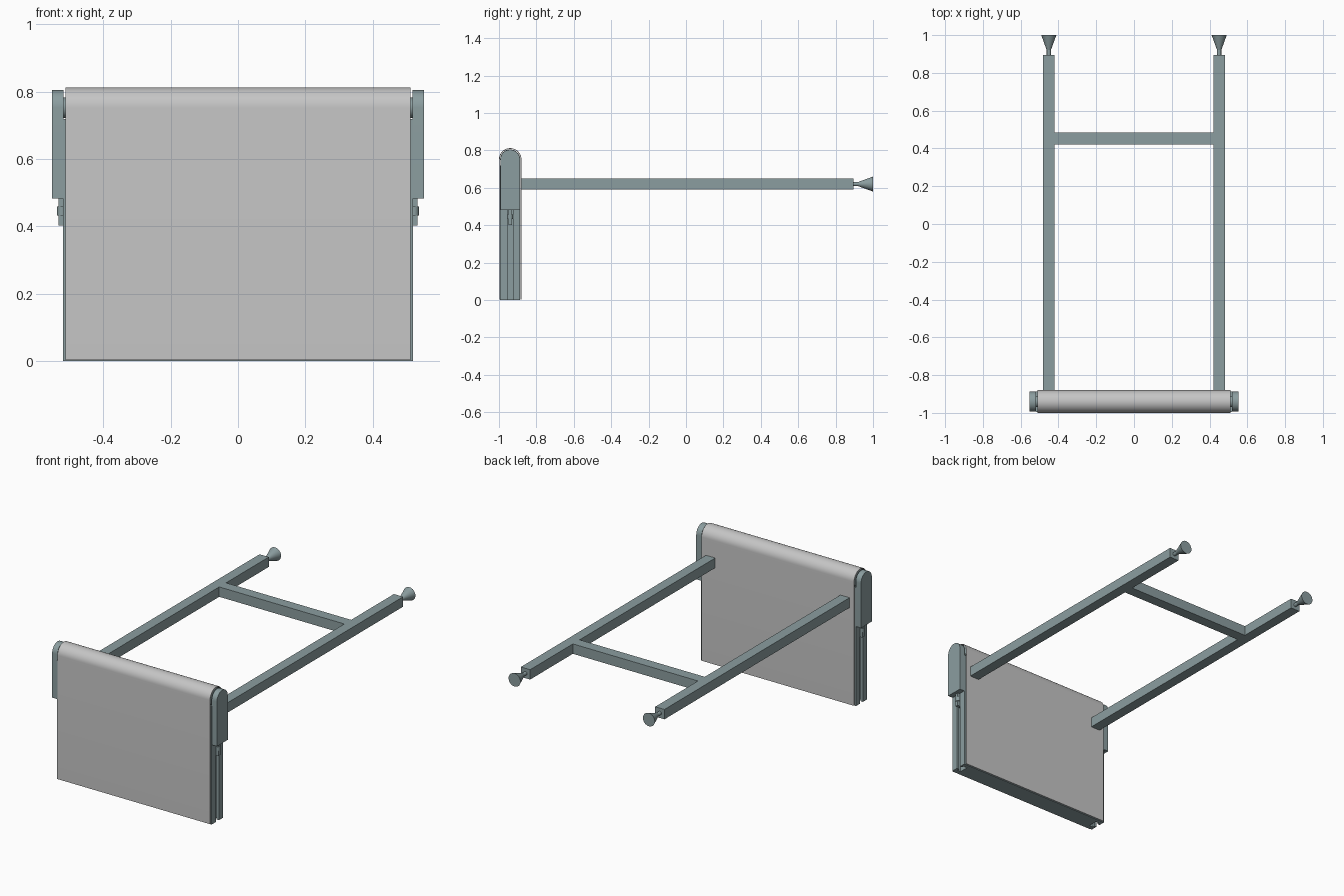
import bpy, bmesh, math
from mathutils import Matrix, Vector

cube = bpy.data.objects.get("Cube")
if cube:
    bpy.data.objects.remove(cube, do_unlink=True)


def material(name, rgb):
    m = bpy.data.materials.new(name)
    m.use_nodes = True
    m.diffuse_color = (*rgb, 1)
    m.node_tree.nodes["Principled BSDF"].inputs["Base Color"].default_value = (*rgb, 1)
    return m


STEEL = material("blue grey metal", (0.26, 0.34, 0.35))
SHEET = material("light grey sheet", (0.56, 0.56, 0.56))
YC, ZC = -0.94, 0.752   # axis of the roller


def finish(name, bm, mat, smooth=False):
    bmesh.ops.recalc_face_normals(bm, faces=bm.faces)
    me = bpy.data.meshes.new(name)
    bm.to_mesh(me)
    bm.free()
    me.materials.append(mat)
    ob = bpy.data.objects.new(name, me)
    bpy.context.collection.objects.link(ob)
    if smooth:
        bpy.ops.object.select_all(action='DESELECT')
        ob.select_set(True)
        bpy.context.view_layer.objects.active = ob
        bpy.ops.object.shade_smooth_by_angle(angle=math.radians(30))
    return ob


def box(name, x, y, z, mat=STEEL):
    bm = bmesh.new()
    bmesh.ops.create_cube(bm, size=1)
    for v in bm.verts:
        v.co = [(a + b) / 2 + c * (b - a) for (a, b), c in zip((x, y, z), v.co)]
    return finish(name, bm, mat)


def prism(name, pts, vec, mat=STEEL, smooth=False):
    """Extrude a closed 3D outline along vec."""
    bm = bmesh.new()
    face = bm.faces.new([bm.verts.new(p) for p in pts])
    ext = bmesh.ops.extrude_face_region(bm, geom=[face], use_keep_orig=True)
    bmesh.ops.translate(bm, vec=vec, verts=[g for g in ext["geom"] if isinstance(g, bmesh.types.BMVert)])
    return finish(name, bm, mat, smooth)


def cone(name, start, end, r1, r2, mat=STEEL):
    a, b = Vector(start), Vector(end)
    bm = bmesh.new()
    rot = (b - a).to_track_quat('Z', 'Y').to_matrix().to_4x4()
    bmesh.ops.create_cone(bm, cap_ends=True, segments=32, radius1=r1, radius2=r2,
                          depth=(b - a).length, matrix=Matrix.Translation((a + b) / 2) @ rot)
    return finish(name, bm, mat, True)


def arch(x, r, z0, steps=24):
    """Upright outline with a half-round top, from front foot to back foot."""
    arc = [(x, YC - r * math.cos(math.pi * i / steps), ZC + r * math.sin(math.pi * i / steps))
           for i in range(steps + 1)]
    return [(x, YC - r, z0)] + arc + [(x, YC + r, z0)]


# Sheet wrapped over the roller, down front and back
prism("wrapped_sheet", arch(-0.512, 0.06, 0.002) + arch(-0.512, 0.056, 0.002)[::-1],
      (1.024, 0, 0), SHEET, True)
cone("roller", (-0.508, YC, ZC), (0.508, YC, ZC), 0.0535, 0.0535)

# Frame with a T-shaped guide slot in each end
half = [(0.52, -0.995), (0.52, YC - 0.014), (0.505, YC - 0.014), (0.505, YC - 0.028),
        (0.48, YC - 0.028), (0.48, YC + 0.028), (0.505, YC + 0.028), (0.505, YC + 0.014),
        (0.52, YC + 0.014), (0.52, -0.888)]
outline = half + [(-x, y) for x, y in reversed(half)]
prism("frame", [(x, y, 0) for x, y in outline], (0, 0, 0.718))

# Crossbar between the arms
box("crossbar", (-0.42, 0.42), (0.42, 0.485), (0.59, 0.65))

for side, s in (("left", 1), ("right", -1)):
    # End cap, its shaft and the hook that runs in the guide slot
    prism(side + "_end_cap", arch(s * 0.518, 0.052, 0.482), (s * 0.035, 0, 0), STEEL, True)
    cone(side + "_shaft", (s * 0.50, YC, ZC), (s * 0.53, YC, ZC), 0.03, 0.03)
    box(side + "_hook", sorted((s * 0.49, s * 0.533)), (YC - 0.009, YC + 0.009), (0.402, 0.49))
    cone(side + "_hook_pin", (s * 0.523, YC, 0.432), (s * 0.523, YC, 0.458), 0.014, 0.014)

    # Support arm and flared foot
    box(side + "_arm", sorted((s * 0.42, s * 0.482)), (-0.884, 0.895), (0.59, 0.65))
    cone(side + "_foot_stem", (s * 0.451, 0.89, 0.62), (s * 0.451, 0.925, 0.62), 0.011, 0.011)
    cone(side + "_foot", (s * 0.451, 0.92, 0.62), (s * 0.451, 1.0, 0.62), 0.011, 0.04)
